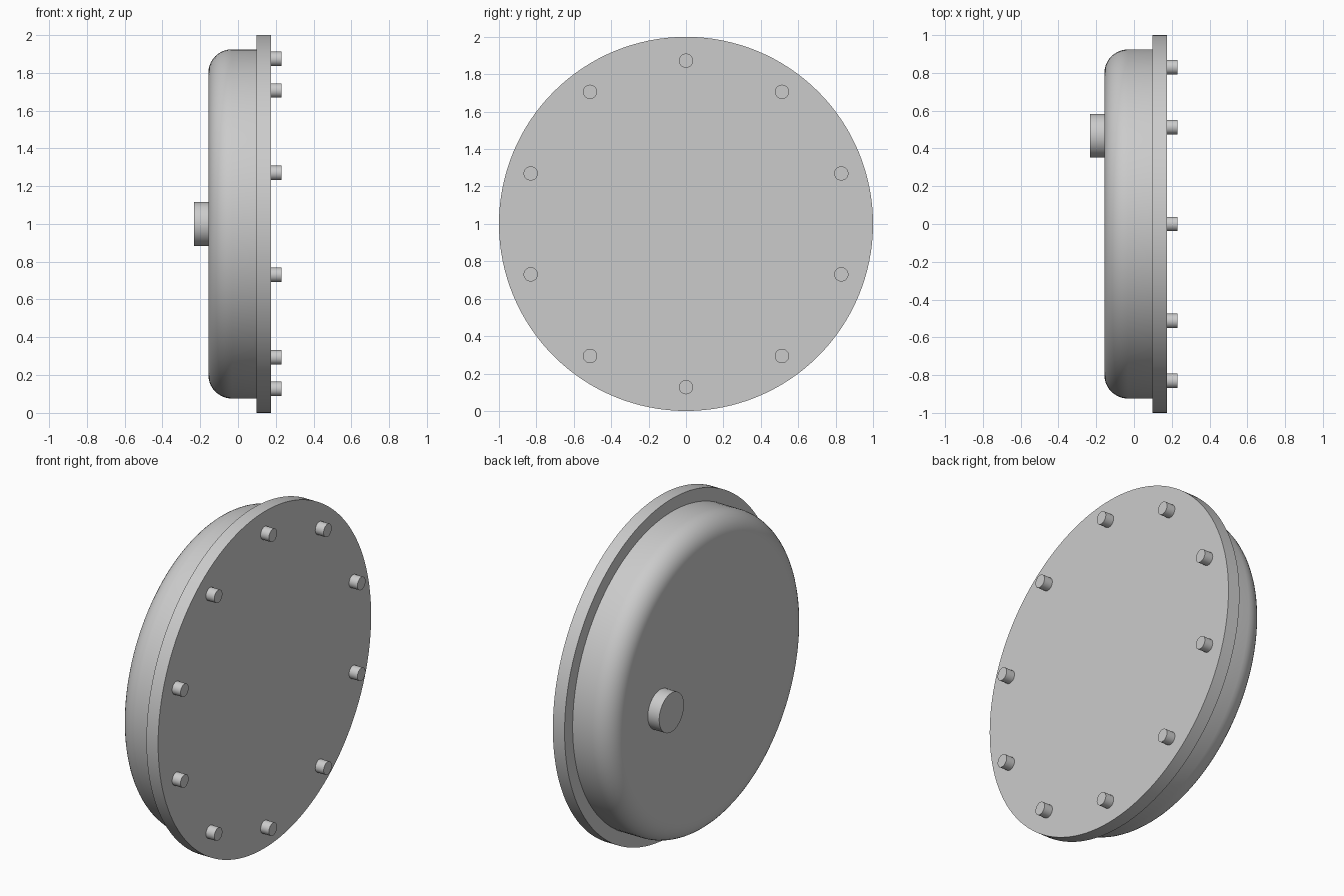
import bpy, bmesh, math
from mathutils import Matrix

if "Cube" in bpy.data.objects:
    bpy.data.objects.remove(bpy.data.objects["Cube"])


def lathe(name, profile, y=0.0, z=1.0, segments=64):
    """Revolve (x, radius) points around an axis parallel to x."""
    bm = bmesh.new()
    rings = []
    for x, r in profile:
        rings.append([bm.verts.new((x, y + r * math.sin(2 * math.pi * i / segments),
                                    z + r * math.cos(2 * math.pi * i / segments)))
                      for i in range(segments)])
    for a, b in zip(rings, rings[1:]):
        for i in range(segments):
            j = (i + 1) % segments
            bm.faces.new((a[i], a[j], b[j], b[i]))
    bm.faces.new(rings[0])
    bm.faces.new(rings[-1])
    bmesh.ops.recalc_face_normals(bm, faces=bm.faces)
    mesh = bpy.data.meshes.new(name)
    bm.to_mesh(mesh)
    bm.free()
    obj = bpy.data.objects.new(name, mesh)
    bpy.context.collection.objects.link(obj)
    bpy.ops.object.select_all(action='DESELECT')
    obj.select_set(True)
    bpy.context.view_layer.objects.active = obj
    bpy.ops.object.shade_smooth_by_angle(angle=math.radians(30))
    return obj


# Flange disc
lathe("flange", [(0.098, 1.0), (0.175, 1.0)], segments=128)

# Drum with a rounded outer rim
fillet, face_x, drum_r = 0.125, -0.157, 0.924
rim = []
for i in range(11):
    a = math.pi / 2 * i / 10
    rim.append((face_x + fillet * (1 - math.sin(a)),
                drum_r - fillet * (1 - math.cos(a))))
rim.reverse()
rim = sorted(rim)
lathe("drum", rim + [(0.098, drum_r)], segments=128)

# Off-centre knob on the drum face
lathe("knob", [(-0.232, 0.116), (face_x, 0.116)], y=0.467)

# Ring of bolts on the flange
for i in range(10):
    a = 2 * math.pi * i / 10
    lathe(f"bolt_{i + 1}", [(0.175, 0.038), (0.23, 0.038)],
          y=0.873 * math.sin(a), z=1 + 0.873 * math.cos(a), segments=32)
